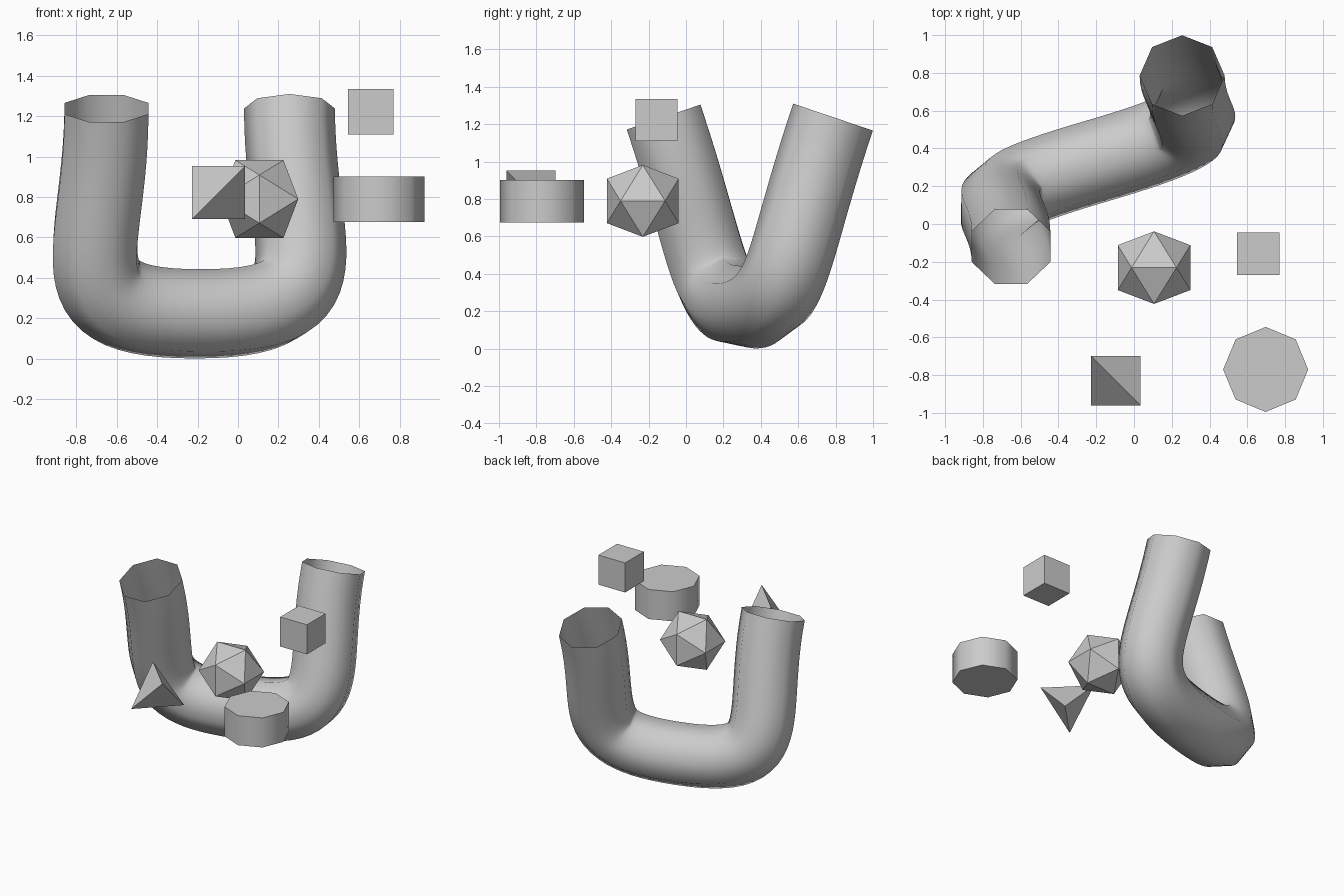
import bpy, bmesh
from math import pi, cos, sin, atan2, radians
from mathutils import Vector, Quaternion

if "Cube" in bpy.data.objects:
    bpy.data.objects.remove(bpy.data.objects["Cube"])


def add_object(name, bm, loc=(0, 0, 0), smooth=False):
    bmesh.ops.recalc_face_normals(bm, faces=bm.faces)
    for f in bm.faces:
        f.smooth = smooth
    me = bpy.data.meshes.new(name)
    bm.to_mesh(me)
    bm.free()
    ob = bpy.data.objects.new(name, me)
    ob.location = loc
    bpy.context.collection.objects.link(ob)
    return ob


def hull(name, points, loc):
    bm = bmesh.new()
    for p in points:
        bm.verts.new(p)
    bmesh.ops.convex_hull(bm, input=bm.verts)
    return add_object(name, bm, loc)


# Bent tube: path half as a Bezier, other half by a half turn about the middle
def bezier(p, t):
    u = 1 - t
    return p[0]*u**3 + p[1]*(3*u*u*t) + p[2]*(3*u*t*t) + p[3]*t**3


N, R, SIDES = 26, 0.225, 8
end = Vector((0.453, 0.453, 1.238))
mid = Vector((0, 0, 0.222))
ctrl = [end, end + 0.75*Vector((0, -0.32, -0.947)),
        mid + 0.78*Vector((0.955, 0.28, 0)), mid]
half = [bezier(ctrl, i/N) for i in range(N + 1)]
path = half + [Vector((-p.x, -p.y, p.z)) for p in reversed(half[:-1])]
tang = [(path[min(i+1, 2*N)] - path[max(i-1, 0)]).normalized() for i in range(2*N + 1)]
tang[0] = (ctrl[1] - ctrl[0]).normalized()
tang[-1] = Vector((tang[0].x, tang[0].y, -tang[0].z)).normalized()
tang[-1] = Vector((0, -0.32, 0.947)).normalized()

# Carry a frame along the path without twisting
normals = [Vector((1, 0, 0))]
for a, b in zip(tang, tang[1:]):
    n = a.rotation_difference(b) @ normals[-1]
    normals.append((n - b*n.dot(b)).normalized())

# Small spread-out twist so the far rim has its flats square to x
t = tang[-1]
ang = atan2(normals[-1].dot(t.cross(Vector((1, 0, 0)))), normals[-1].x)
want = pi/8 - ang
step = 2*pi/SIDES
want -= step*round(want/step)

bm = bmesh.new()
rings = []
for i, (p, t, n) in enumerate(zip(path, tang, normals)):
    n = Quaternion(t, want*i/(2*N)) @ n
    b = t.cross(n)
    rings.append([bm.verts.new(p + R*(n*cos(k*step) + b*sin(k*step))) for k in range(SIDES)])
for r0, r1 in zip(rings, rings[1:]):
    for k in range(SIDES):
        j = (k + 1) % SIDES
        bm.faces.new((r0[k], r0[j], r1[j], r1[k]))
add_object("bent_tube", bm, (-0.198, 0.333, 0), smooth=True)

# Cube
bm = bmesh.new()
bmesh.ops.create_cube(bm, size=0.225)
add_object("cube", bm, (0.657, -0.157, 1.222))

# Icosahedron from three crossed golden rectangles
a, b = 0.119, 0.192
ico = []
for s in (-1, 1):
    for q in (-1, 1):
        ico += [(s*a, 0, q*b), (s*b, q*a, 0), (0, s*b, q*a)]
hull("icosahedron", ico, (0.106, -0.231, 0.79))

# Tetrahedron on alternate corners of a cube
h = 0.131
hull("tetrahedron", [(-h, h, h), (h, -h, h), (-h, -h, -h), (h, h, -h)],
     (-0.096, -0.83, 0.822))

# Eight-sided drum with smooth sides
bpy.ops.mesh.primitive_cylinder_add(vertices=8, radius=0.225, depth=0.225,
                                    location=(0.697, -0.77, 0.788))
bpy.context.object.name = "drum"
bpy.ops.object.shade_smooth_by_angle(angle=radians(50))
